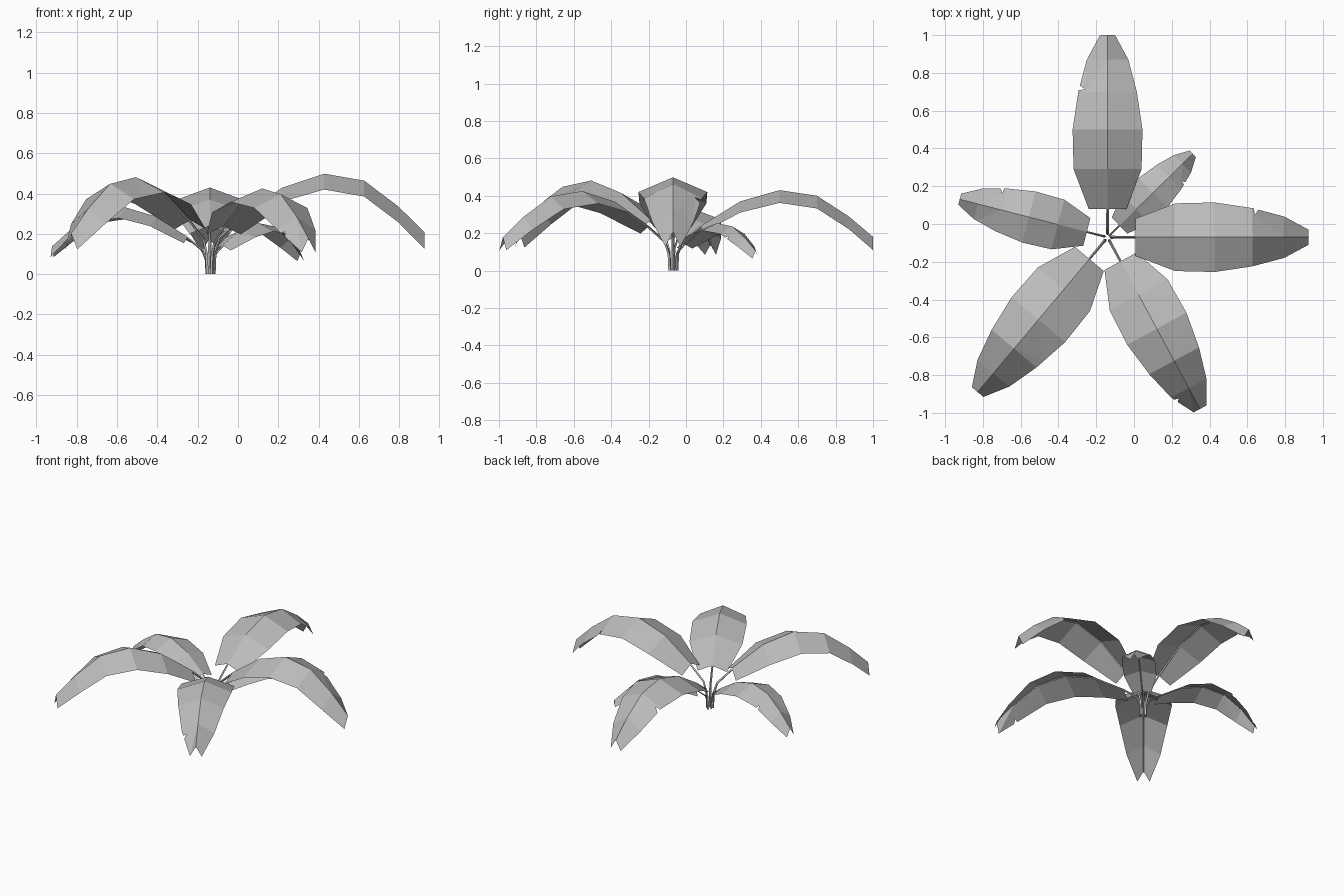
import bpy
import bmesh
from math import radians
from mathutils import Matrix, Vector

cube = bpy.data.objects.get("Cube")
if cube:
    bpy.data.objects.remove(cube, do_unlink=True)

grey = bpy.data.materials.new("leaf grey")
grey.use_nodes = True
grey.diffuse_color = (0.5, 0.5, 0.5, 1)
grey.node_tree.nodes["Principled BSDF"].inputs["Base Color"].default_value = (0.5, 0.5, 0.5, 1)

CENTRE = Vector((-0.14, -0.07, 0))

# Blade stations: distance out, ridge height, half width, edge drop
BLADE = [(0.15, 0.24, 0.10, 0.04), (0.36, 0.37, 0.18, 0.06), (0.57, 0.43, 0.185, 0.068),
         (0.77, 0.40, 0.155, 0.068), (0.94, 0.29, 0.11, 0.068), (1.07, 0.18, 0.04, 0.07)]
# Stalk path below the blade: distance out, height
STALK = [(0.02, 0), (0.025, 0.09), (0.05, 0.155)]

# Name, heading in degrees, length scale, height scale, tears (segment, side, position)
LEAVES = [("right_facing_leaf", 0, 0.995, 1.16, [(3, 1, 0.05)]),
          ("back_leaf", 90, 1.0, 1.0, [(3, 1, 0.05)]),
          ("side_leaf", 165.6, 0.755, 0.77, [(3, 1, 0.85), (3, -1, 0.1)]),
          ("front_right_leaf", 230, 1.0, 1.12, [(2, 1, 0.75)]),
          ("front_left_leaf", 298.3, 0.965, 0.99, [(4, -1, 0.15)]),
          ("small_back_leaf", 44.4, 0.59, 0.59, [(3, -1, 0.3)])]


def finish(bm, name, matrix):
    """Turn a bmesh into a placed, coloured object."""
    bm.transform(matrix)
    mesh = bpy.data.meshes.new(name)
    bm.to_mesh(mesh)
    bm.free()
    mesh.materials.append(grey)
    obj = bpy.data.objects.new(name, mesh)
    bpy.context.collection.objects.link(obj)


def build_blade(name, matrix, tears):
    """Folded blade with small V tears along its edges."""
    bm = bmesh.new()
    ridge = [bm.verts.new((r, 0, z)) for r, z, w, d in BLADE]
    for side in (1, -1):
        edge = [bm.verts.new((r, side * w, z - d)) for r, z, w, d in BLADE]
        for i in range(len(BLADE) - 1):
            loop = [ridge[i], edge[i]]
            for seg, tear_side, t in tears:
                if (seg, tear_side) == (i, side):
                    a, b = edge[i].co, edge[i + 1].co
                    middle = ridge[i].co.lerp(ridge[i + 1].co, t)
                    inner = a.lerp(b, t + 0.04).lerp(middle, 0.22)
                    loop += [bm.verts.new(p) for p in
                             (a.lerp(b, t), inner, a.lerp(b, t + 0.14))]
            loop += [edge[i + 1], ridge[i + 1]]
            bm.faces.new(loop if side < 0 else loop[::-1])
    bmesh.ops.triangulate(bm, faces=[f for f in bm.faces if len(f.verts) > 4])
    finish(bm, name, matrix)


def build_stalk(name, matrix):
    """Thin four-sided stalk that runs on as a tapering rib under the blade."""
    path = [Vector((r, 0, z)) for r, z in STALK]
    path += [Vector((r, 0, z - 0.008)) for r, z, w, d in BLADE]
    bm = bmesh.new()
    rings = []
    last = len(path) - 1
    for i, p in enumerate(path):
        along = (path[min(i + 1, last)] - path[max(i - 1, 0)]).normalized()
        if i == 0:
            along = Vector((0, 0, 1))
        across = Vector((0, 1, 0))
        up = across.cross(along)
        size = 0.009 - 0.006 * i / last
        rings.append([bm.verts.new(p + size * (across * u + up * v))
                      for u, v in ((1, 0), (0, 1), (-1, 0), (0, -1))])
    for low, high in zip(rings, rings[1:]):
        for k in range(4):
            n = (k + 1) % 4
            bm.faces.new((low[k], low[n], high[n], high[k]))
    bm.faces.new(rings[0][::-1])
    bm.faces.new(rings[-1])
    bmesh.ops.recalc_face_normals(bm, faces=bm.faces)
    finish(bm, name, matrix)


# Arrange the leaves around the middle
for name, heading, length, height, tears in LEAVES:
    place = (Matrix.Translation(CENTRE) @ Matrix.Rotation(radians(heading), 4, "Z")
             @ Matrix.Diagonal((length, length, height, 1)))
    build_blade(name, place, tears)
    build_stalk(name + "_stalk", place)
